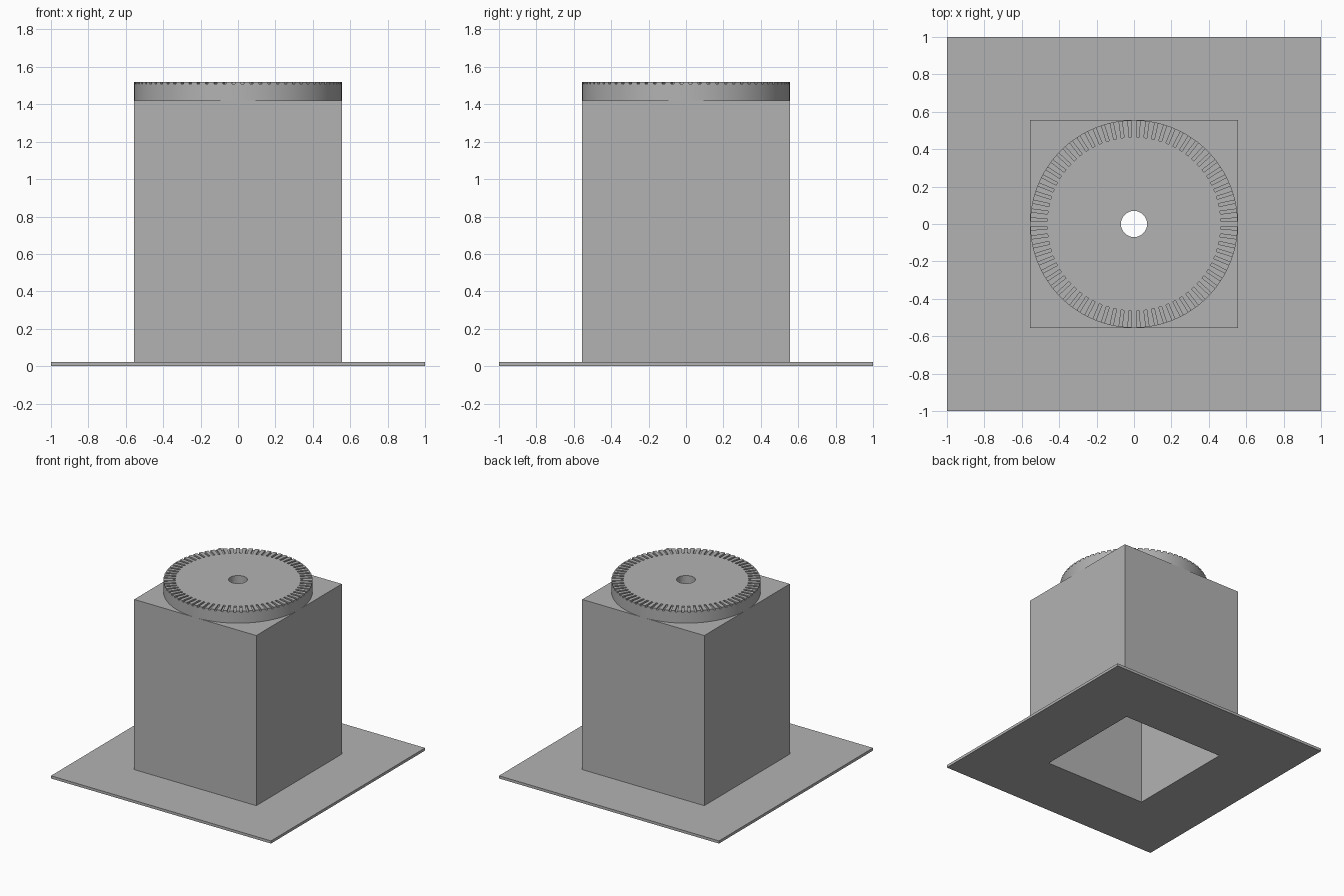
import bpy, bmesh, math
from mathutils import Matrix

if "Cube" in bpy.data.objects:
    bpy.data.objects.remove(bpy.data.objects["Cube"])

grey = bpy.data.materials.new("plain grey")
grey.use_nodes = True
colour = (0.45, 0.45, 0.45, 1)
grey.diffuse_color = colour
grey.node_tree.nodes["Principled BSDF"].inputs["Base Color"].default_value = colour

BOX, OPENING = 0.555, 0.456      # half widths of the tower and its hollow
BASE_TOP, TOWER_TOP, DISC_TOP = 0.022, 1.42, 1.52
CEILING = 1.32
SLOTS, SLOT_WIDTH, SLOT_DEPTH, SLOT_INNER = 72, 0.016, 0.012, 0.465


def make(name, bm):
    mesh = bpy.data.meshes.new(name)
    bm.to_mesh(mesh)
    bm.free()
    obj = bpy.data.objects.new(name, mesh)
    bpy.context.collection.objects.link(obj)
    mesh.materials.append(grey)
    return obj


def add_block(bm, x0, x1, y0, y1, z0, z1, turn=0):
    place = (Matrix.Rotation(turn, 4, "Z")
             @ Matrix.Translation(((x0 + x1) / 2, (y0 + y1) / 2, (z0 + z1) / 2))
             @ Matrix.Diagonal((x1 - x0, y1 - y0, z1 - z0, 1)))
    bmesh.ops.create_cube(bm, size=1, matrix=place)


def block(name, half, z0, z1):
    bm = bmesh.new()
    add_block(bm, -half, half, -half, half, z0, z1)
    return make(name, bm)


def cylinder(name, radius, z0, z1, sides):
    bm = bmesh.new()
    bmesh.ops.create_cone(bm, cap_ends=True, segments=sides, radius1=radius,
                          radius2=radius, depth=z1 - z0,
                          matrix=Matrix.Translation((0, 0, (z0 + z1) / 2)))
    return make(name, bm)


def cut(obj, *cutters):
    for cutter in cutters:
        mod = obj.modifiers.new("cut", "BOOLEAN")
        mod.operation, mod.solver, mod.object = "DIFFERENCE", "EXACT", cutter
    graph = bpy.context.evaluated_depsgraph_get()
    mesh = bpy.data.meshes.new_from_object(obj.evaluated_get(graph))
    obj.modifiers.clear()
    obj.data = mesh


# Parts
base = block("base_plate", 1, 0, BASE_TOP)
tower = block("hollow_tower", BOX, BASE_TOP, TOWER_TOP)
disc = cylinder("slotted_disc", BOX, TOWER_TOP, DISC_TOP, 144)

# Cutters: square hollow, centre bore, radial slots round the rim
hollow = block("hollow_cutter", OPENING, -0.1, CEILING)
bore = cylinder("bore_cutter", 0.07, 1, 2, 48)
bm = bmesh.new()
for i in range(SLOTS):
    add_block(bm, SLOT_INNER, 0.6, -SLOT_WIDTH / 2, SLOT_WIDTH / 2,
              DISC_TOP - SLOT_DEPTH, DISC_TOP + 0.1, (i + 0.5) * math.tau / SLOTS)
slots = make("slot_cutter", bm)

cut(base, hollow)
cut(tower, hollow, bore)
cut(disc, bore, slots)
for helper in (hollow, bore, slots):
    bpy.data.objects.remove(helper)

# Smooth the round sides, keep the edges sharp
bpy.ops.object.select_all(action="DESELECT")
for obj in (tower, disc):
    obj.select_set(True)
bpy.context.view_layer.objects.active = disc
bpy.ops.object.shade_smooth_by_angle(angle=math.radians(30))
